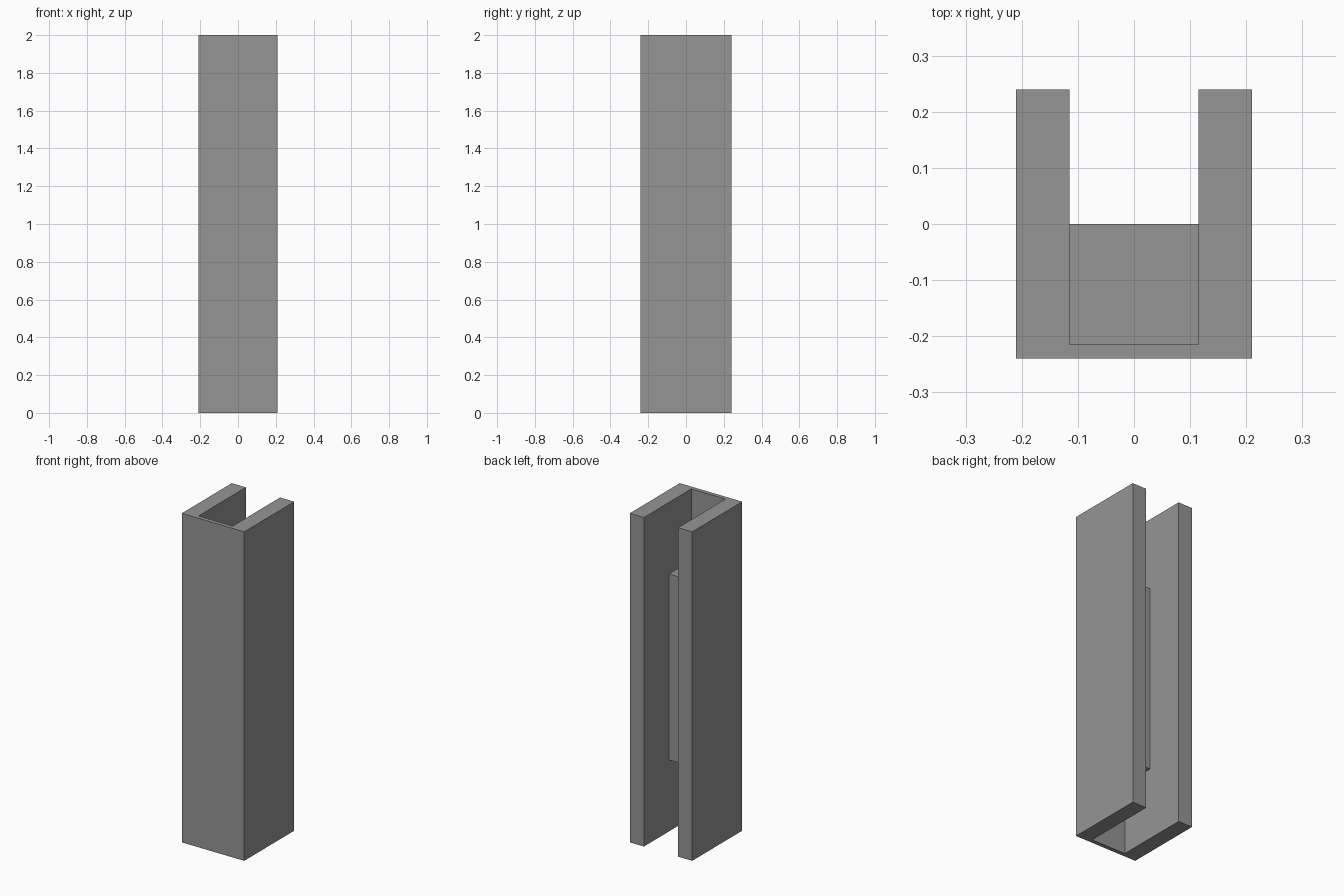
import bpy
import bmesh

if "Cube" in bpy.data.objects:
    bpy.data.objects.remove(bpy.data.objects["Cube"])

# Single flat colour
grey = bpy.data.materials.new("grey")
grey.diffuse_color = (0.3, 0.3, 0.3, 1.0)
grey.use_nodes = True
grey.node_tree.nodes["Principled BSDF"].inputs["Base Color"].default_value = grey.diffuse_color


def extrude_profile(name, points, z0, z1):
    """Extrude a closed counter-clockwise xy outline from z0 up to z1."""
    bm = bmesh.new()
    face = bm.faces.new([bm.verts.new((x, y, z0)) for x, y in points])
    result = bmesh.ops.extrude_face_region(bm, geom=[face], use_keep_orig=True)
    top = [v for v in result["geom"] if isinstance(v, bmesh.types.BMVert)]
    bmesh.ops.translate(bm, verts=top, vec=(0, 0, z1 - z0))
    bmesh.ops.recalc_face_normals(bm, faces=bm.faces)
    mesh = bpy.data.meshes.new(name)
    bm.to_mesh(mesh)
    bm.free()
    mesh.materials.append(grey)
    obj = bpy.data.objects.new(name, mesh)
    bpy.context.collection.objects.link(obj)
    return obj


OUT_X, IN_X = 0.21, 0.115      # outer and inner half widths
BACK, FRONT = 0.24, -0.24      # depth limits
WEB = -0.215                   # inner face of the thin front plate

# U-shaped channel, open at the back
half = [(OUT_X, FRONT), (OUT_X, BACK), (IN_X, BACK), (IN_X, WEB)]
outline = half + [(-x, y) for x, y in reversed(half)]
extrude_profile("channel", outline, 0.0, 2.0)

# Filler block held between the side walls
extrude_profile("filler_block",
                [(-IN_X, WEB), (IN_X, WEB), (IN_X, 0.0), (-IN_X, 0.0)],
                0.435, 1.565)
